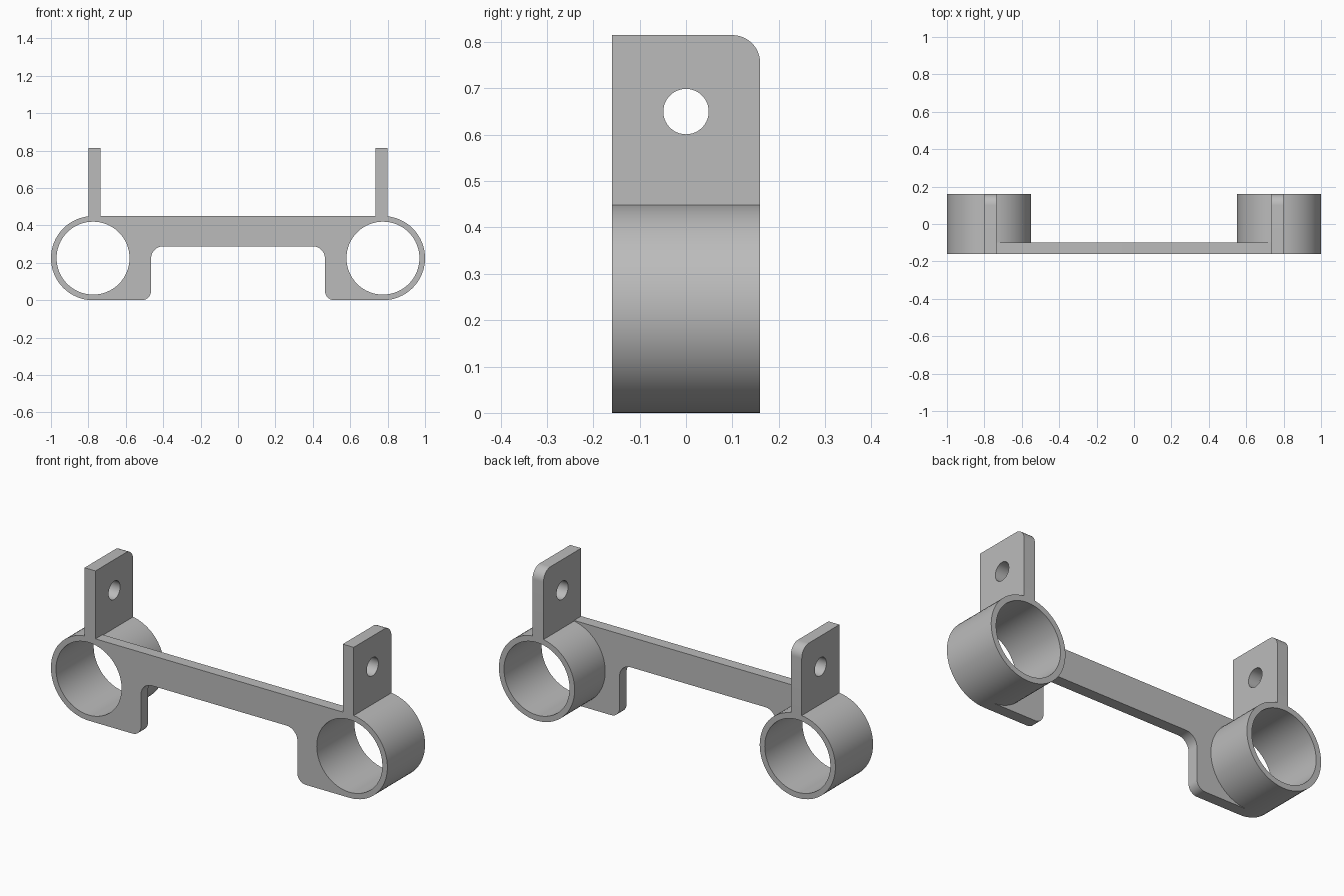
import bpy
import bmesh
from math import sin, cos, radians

cube = bpy.data.objects.get("Cube")
if cube:
    bpy.data.objects.remove(cube, do_unlink=True)

grey = bpy.data.materials.new("plain grey")
grey.use_nodes = True
colour = (0.5, 0.5, 0.5, 1)
grey.diffuse_color = colour
grey.node_tree.nodes["Principled BSDF"].inputs["Base Color"].default_value = colour

# Main dimensions
RING_X, RING_Z = 0.775, 0.225
OUTER, BORE = 0.225, 0.195
FRONT, PLATE_BACK, BACK = -0.16, -0.1, 0.16


def arc(cx, cy, r, start, end, steps):
    angles = [radians(start + (end - start) * i / steps) for i in range(steps + 1)]
    return [(cx + r * cos(a), cy + r * sin(a)) for a in angles]


def circle(cx, cy, r, steps=64):
    return arc(cx, cy, r, 0, 360, steps)[:-1]


def prism(name, loops, low, high, place):
    """Closed prism from an outline followed by its holes."""
    bm = bmesh.new()
    caps = ([], [])
    for loop in loops:
        rings = [[bm.verts.new(place(u, v, d)) for u, v in loop] for d in (low, high)]
        n = len(loop)
        for i in range(n):
            j = (i + 1) % n
            bm.faces.new((rings[0][i], rings[0][j], rings[1][j], rings[1][i]))
            for ring, edges in zip(rings, caps):
                edges.append(bm.edges.get((ring[i], ring[j])))
    normal = place(0, 0, 1)
    for edges in caps:
        bmesh.ops.triangle_fill(bm, edges=edges, use_beauty=True, normal=normal)
    bmesh.ops.recalc_face_normals(bm, faces=bm.faces[:])
    mesh = bpy.data.meshes.new(name)
    bm.to_mesh(mesh)
    bm.free()
    mesh.materials.append(grey)
    obj = bpy.data.objects.new(name, mesh)
    bpy.context.collection.objects.link(obj)
    bpy.ops.object.select_all(action="DESELECT")
    obj.select_set(True)
    bpy.context.view_layer.objects.active = obj
    bpy.ops.object.shade_smooth_by_angle(angle=radians(30))
    return obj


def along_y(u, v, d):
    return (u, d, v)


def along_x(u, v, d):
    return (d, u, v)


# Front plate: arched bridge with a round end and bore on each side
half = (arc(0.4, 0.223, 0.065, 90, 0, 10)
        + arc(0.515, 0.05, 0.05, 180, 270, 10)
        + arc(RING_X, RING_Z, OUTER, -90, 90, 32))
outline = half + [(-x, z) for x, z in reversed(half)]
bores = [circle(s * RING_X, RING_Z, BORE) for s in (1, -1)]
prism("bridge_plate", [outline] + bores, FRONT, PLATE_BACK, along_y)

# Tab profile: square front corner, rounded back corner, one screw hole
tab = ([(FRONT, 0.445), (BACK, 0.445)]
       + arc(BACK - 0.06, 0.755, 0.06, 0, 90, 12)
       + [(FRONT, 0.815)])
hole = circle(0, 0.65, 0.049, 40)

for side, s in (("left", 1), ("right", -1)):
    # Sleeve continuing the round end backwards
    sleeve = [circle(s * RING_X, RING_Z, r) for r in (OUTER, BORE)]
    prism(side + "_sleeve", sleeve, PLATE_BACK, BACK, along_y)
    # Upright mounting tab
    prism(side + "_tab", [tab, hole], s * 0.735, s * 0.8, along_x)
